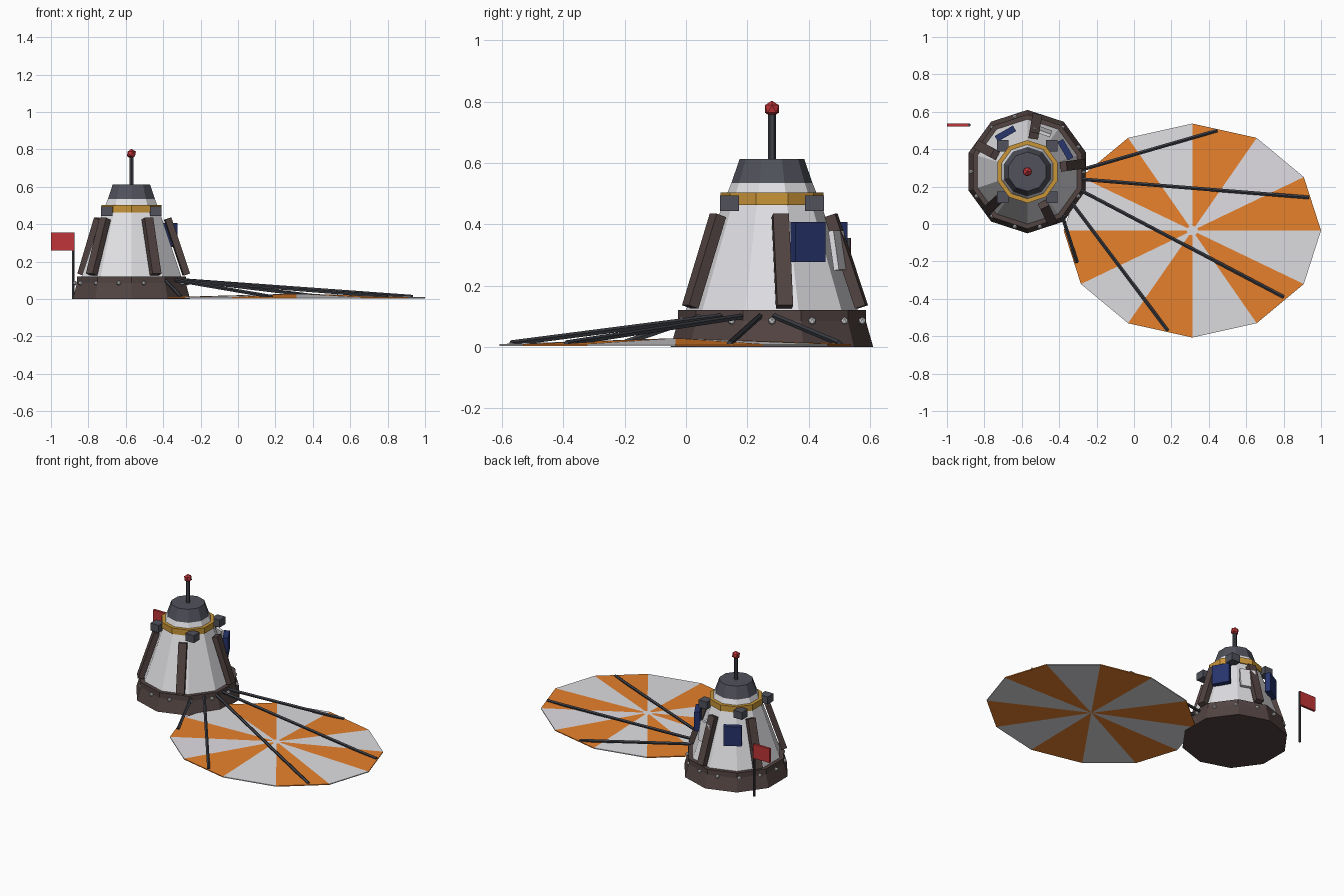
import bpy, bmesh
from math import sin, cos, pi, radians
from mathutils import Matrix, Vector

cube = bpy.data.objects.get("Cube")
if cube:
    bpy.data.objects.remove(cube)


def material(name, r, g, b):
    m = bpy.data.materials.new(name)
    m.use_nodes = True
    m.diffuse_color = (r, g, b, 1)
    node = m.node_tree.nodes["Principled BSDF"]
    node.inputs["Base Color"].default_value = (r, g, b, 1)
    node.inputs["Roughness"].default_value = 0.8
    return m


WHITE = material("hull white", 0.75, 0.75, 0.78)
ORANGE = material("canopy orange", 0.8, 0.22, 0.025)
CLOTH = material("canopy grey", 0.73, 0.72, 0.75)
BROWN = material("heat shield brown", 0.085, 0.058, 0.055)
GREY = material("dark grey", 0.08, 0.083, 0.105)
CORD = material("cord grey", 0.05, 0.053, 0.065)
GOLD = material("gold", 0.58, 0.3, 0.04)
RED = material("signal red", 0.52, 0.035, 0.04)
BLUE = material("solar blue", 0.02, 0.035, 0.15)

CENTRE = Vector((-0.57, 0.28, 0))
SIDES = 10


def finish(name, bm, *mats):
    bmesh.ops.recalc_face_normals(bm, faces=bm.faces)
    me = bpy.data.meshes.new(name)
    bm.to_mesh(me)
    bm.free()
    for m in mats:
        me.materials.append(m)
    ob = bpy.data.objects.new(name, me)
    bpy.context.collection.objects.link(ob)
    return ob


def polar(angle, r, z):
    """Point around the capsule axis, angle in degrees."""
    a = radians(angle)
    return CENTRE + Vector((r * cos(a), r * sin(a), z))


def lathe(name, profile, mat):
    """Faceted solid of revolution around the capsule axis."""
    bm = bmesh.new()
    rings = [[bm.verts.new(polar(90 + 360 * i / SIDES, r, z)) for i in range(SIDES)]
             for r, z in profile]
    for low, high in zip(rings, rings[1:]):
        for i in range(SIDES):
            j = (i + 1) % SIDES
            bm.faces.new((low[i], low[j], high[j], high[i]))
    bm.faces.new(rings[0])
    bm.faces.new(rings[-1])
    return finish(name, bm, mat)


def box(name, pos, size, mat, turn=0, tilt=0):
    """Box whose local x points outward after the turn; tilt leans it inward."""
    bm = bmesh.new()
    m = (Matrix.Translation(pos) @ Matrix.Rotation(radians(turn), 4, 'Z')
         @ Matrix.Rotation(tilt, 4, 'Y') @ Matrix.Diagonal((*size, 1)))
    bmesh.ops.create_cube(bm, size=1, matrix=m)
    return finish(name, bm, mat)


def rod(name, a, b, radius, mat, sides=6):
    a, b = Vector(a), Vector(b)
    d = b - a
    m = Matrix.Translation((a + b) / 2) @ d.to_track_quat('Z', 'Y').to_matrix().to_4x4()
    bm = bmesh.new()
    bmesh.ops.create_cone(bm, cap_ends=True, segments=sides, radius1=radius,
                          radius2=radius, depth=d.length, matrix=m)
    return finish(name, bm, mat)


def ball(name, pos, radius, mat):
    bm = bmesh.new()
    bmesh.ops.create_icosphere(bm, subdivisions=1, radius=radius,
                               matrix=Matrix.Translation(pos))
    return finish(name, bm, mat)


# Capsule body
lathe("heat_shield", [(0.33, 0), (0.306, 0.085), (0.306, 0.12)], BROWN)
lathe("hull", [(0.28, 0.12), (0.16, 0.465), (0.13, 0.54)], WHITE)
lathe("collar_ring", [(0.168, 0.463), (0.168, 0.503)], GOLD)
lathe("nose_cap", [(0.132, 0.535), (0.105, 0.613)], GREY)

# Antenna
rod("antenna_mast", polar(0, 0, 0.6), polar(0, 0, 0.775), 0.013, CORD)
ball("antenna_beacon", polar(0, 0, 0.776), 0.027, RED)

# Rivets around the shield rim
for i in range(14):
    ball(f"rivet_{i + 1}", polar(360 * i / 14, 0.302, 0.085), 0.013, WHITE)

# Leaning ribs on the hull
for i in range(5):
    box(f"rib_{i + 1}", polar(8 + 72 * i, 0.246, 0.28), (0.036, 0.052, 0.315),
        BROWN, 8 + 72 * i, -0.325)

# Thruster blocks
for sx in (-1, 1):
    for sy in (-1, 1):
        side = "left" if sx > 0 else "right"
        end = "rear" if sy > 0 else "front"
        box(f"thruster_{end}_{side}", CENTRE + Vector((0.131 * sx, 0.138 * sy, 0.469)),
            (0.062, 0.062, 0.05), GREY)

# Solar panels and hatch
for label, angle in (("side", 30), ("rear", 120)):
    box(f"solar_panel_{label}", polar(angle, 0.235, 0.342), (0.034, 0.112, 0.13), BLUE, angle)
box("hatch", polar(70, 0.232, 0.315), (0.018, 0.1, 0.13), WHITE, 70, -0.15)

# Flag
rod("flag_pole", (-0.88, 0.53, 0), (-0.88, 0.53, 0.355), 0.008, CORD)
box("flag", (-0.939, 0.53, 0.307), (0.122, 0.016, 0.095), RED)

# Collapsed canopy: a very low cone of alternating gores
bm = bmesh.new()


def canopy_ring(scale, z):
    return [bm.verts.new((0.312 + 0.688 * scale * cos(i * pi / 6),
                          -0.035 + 0.572 * scale * sin(i * pi / 6), z)) for i in range(12)]


hub, top, base = canopy_ring(0.045, 0.028), canopy_ring(1, 0.01), canopy_ring(1, 0.004)
low = bm.verts.new((0.312, -0.035, 0.012))
bm.faces.new(hub).material_index = 1
for i in range(12):
    j = (i + 1) % 12
    for corners in ((hub[i], top[i], top[j], hub[j]), (top[i], base[i], base[j], top[j]),
                    (base[i], low, base[j])):
        bm.faces.new(corners).material_index = i % 2
finish("canopy", bm, ORANGE, CLOTH)

# Suspension cords
cords = [(2, 0.444, 0.5), (-8, 0.936, 0.142), (-19, 0.8, -0.39),
         (-35, 0.18, -0.57), (-51, -0.305, -0.205)]
for n, (angle, x, y) in enumerate(cords):
    rod(f"cord_{n + 1}", polar(angle, 0.29, 0.1), (x, y, 0.012), 0.01, CORD, 5)
